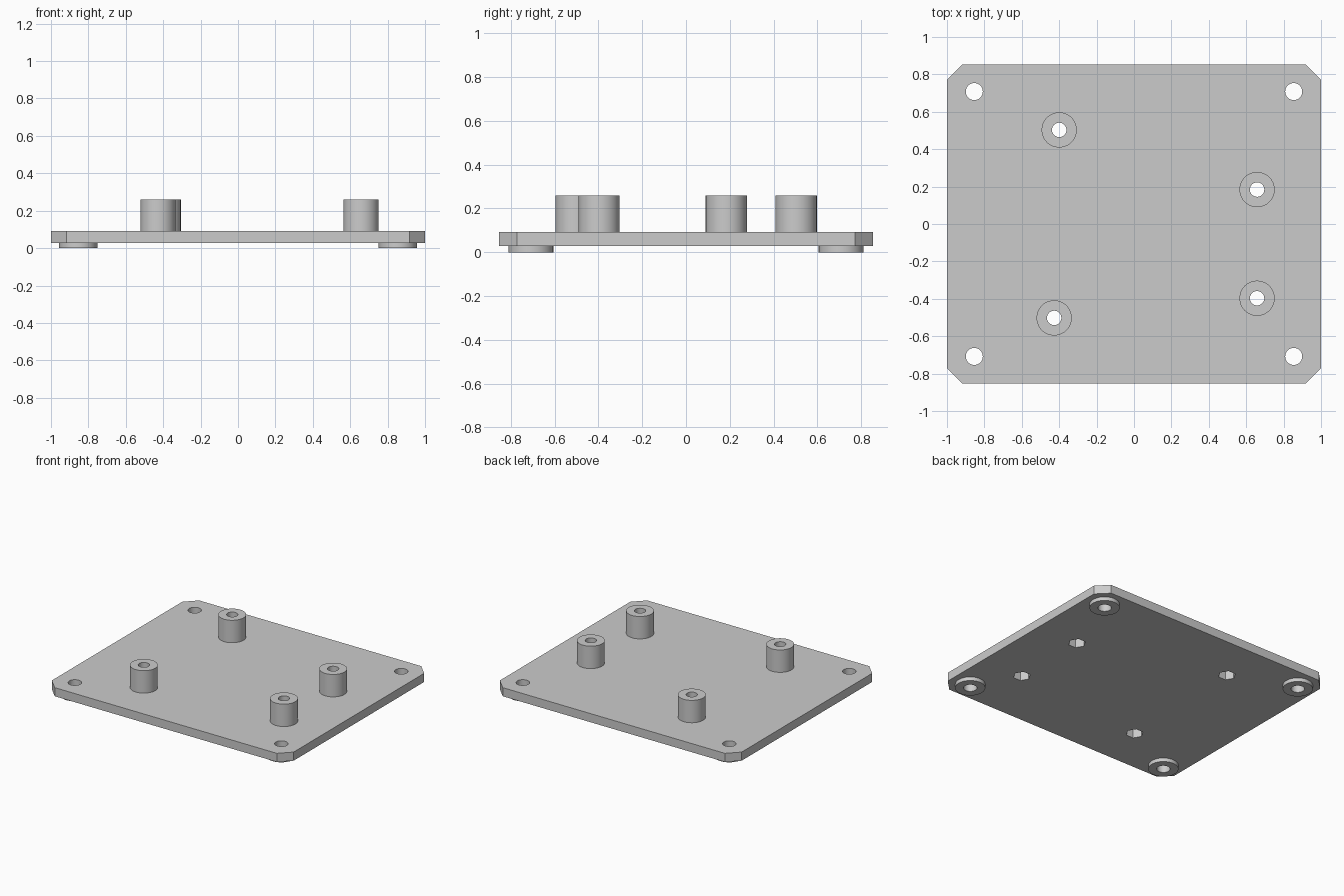
import bpy
import bmesh
import math

cube = bpy.data.objects.get("Cube")
if cube:
    bpy.data.objects.remove(cube, do_unlink=True)

# Main dimensions
HALF_X, HALF_Y, CHAMFER = 1.0, 0.853, 0.082
PLATE_BOTTOM, PLATE_TOP, POST_TOP = 0.028, 0.0925, 0.26
POSTS = [(-0.40, 0.503), (0.658, 0.184), (0.658, -0.397), (-0.427, -0.502)]
CORNERS = [(sx * 0.854, sy * 0.708) for sx in (-1, 1) for sy in (-1, 1)]
POCKET_TOP = PLATE_BOTTOM + 0.1

grey = bpy.data.materials.new("plain grey")
grey.use_nodes = True
grey.diffuse_color = (0.6, 0.6, 0.6, 1)
grey.node_tree.nodes["Principled BSDF"].inputs["Base Color"].default_value = (0.6, 0.6, 0.6, 1)


def prism(name, outline, z0, z1):
    """Extrude a flat outline between two heights."""
    bm = bmesh.new()
    base = bm.faces.new([bm.verts.new((x, y, z0)) for x, y in outline])
    up = bmesh.ops.extrude_face_region(bm, geom=[base])["geom"]
    bmesh.ops.translate(bm, vec=(0, 0, z1 - z0),
                        verts=[v for v in up if isinstance(v, bmesh.types.BMVert)])
    bmesh.ops.recalc_face_normals(bm, faces=bm.faces)
    mesh = bpy.data.meshes.new(name)
    bm.to_mesh(mesh)
    bm.free()
    mesh.materials.append(grey)
    obj = bpy.data.objects.new(name, mesh)
    bpy.context.collection.objects.link(obj)
    return obj


def cylinder(name, centre, radius, z0, z1, sides=64):
    angles = [math.tau * i / sides for i in range(sides)]
    return prism(name, [(centre[0] + radius * math.cos(a),
                         centre[1] + radius * math.sin(a)) for a in angles], z0, z1)


def combine(body, part, operation):
    """Apply a boolean to the body and drop the helper part."""
    part.hide_render = True
    mod = body.modifiers.new(part.name, "BOOLEAN")
    mod.operation, mod.object, mod.solver = operation, part, "EXACT"
    bpy.context.view_layer.objects.active = body
    bpy.ops.object.modifier_apply(modifier=mod.name)
    bpy.data.objects.remove(part, do_unlink=True)


# Plate with chamfered corners
cx, cy = HALF_X - CHAMFER, HALF_Y - CHAMFER
plate = prism("mounting_plate",
              [(-cx, -HALF_Y), (cx, -HALF_Y), (HALF_X, -cy), (HALF_X, cy),
               (cx, HALF_Y), (-cx, HALF_Y), (-HALF_X, cy), (-HALF_X, -cy)],
              PLATE_BOTTOM, PLATE_TOP)

# Round feet under the corners, with screw holes right through
for c in CORNERS:
    combine(plate, cylinder("foot", c, 0.102, 0, 0.06), "UNION")
    combine(plate, cylinder("corner_hole", c, 0.0455, -0.1, 0.2), "DIFFERENCE")

# Standoff posts, with bores and hexagonal nut pockets from below
for c in POSTS:
    combine(plate, cylinder("standoff", c, 0.094, 0.06, POST_TOP), "UNION")
    combine(plate, cylinder("nut_pocket", c, 0.06, -0.1, POCKET_TOP, 6), "DIFFERENCE")
    combine(plate, cylinder("bore", c, 0.0385, -0.1, 0.4), "DIFFERENCE")

# Smooth round walls, sharp edges elsewhere
bpy.ops.object.select_all(action="DESELECT")
plate.select_set(True)
bpy.context.view_layer.objects.active = plate
bpy.ops.object.shade_smooth_by_angle(angle=math.radians(30))
